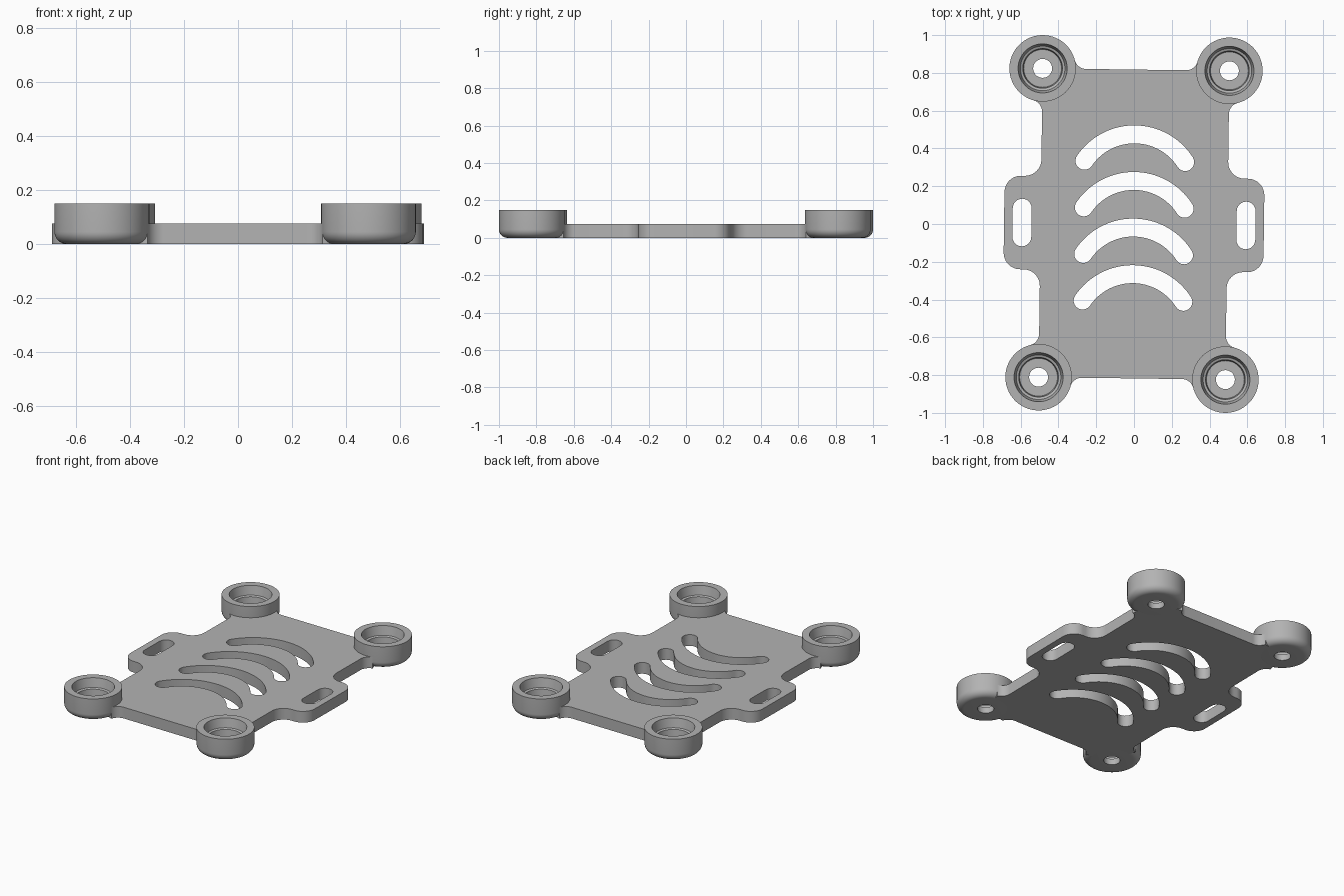
import bpy, bmesh
from math import sin, cos, radians, sqrt, atan2, degrees, pi
from mathutils import Matrix

if "Cube" in bpy.data.objects:
    bpy.data.objects.remove(bpy.data.objects["Cube"])

TILT = -0.0131                 # the whole mount is turned slightly
CX, CY = 0.4945, 0.8175        # cup centres, also the plate's half size
CUP_R, FILLET = 0.176, 0.062
TAB_X, TAB_Y, TAB_R = 0.688, 0.2475, 0.0875
THICK = 0.075

grey = bpy.data.materials.new("plain grey")
grey.use_nodes = True
GREY = (0.45, 0.45, 0.45, 1)
grey.diffuse_color = GREY
grey.node_tree.nodes["Principled BSDF"].inputs["Base Color"].default_value = GREY


def arc(cx, cy, r, a0, a1, n=12):
    angles = [radians(a0 + (a1 - a0) * i / n) for i in range(n + 1)]
    return [(cx + r * cos(a), cy + r * sin(a)) for a in angles]


def smooth(obj):
    bpy.ops.object.select_all(action="DESELECT")
    obj.select_set(True)
    bpy.context.view_layer.objects.active = obj
    bpy.ops.object.shade_smooth_by_angle(angle=radians(30))


# Plate outline: one quarter, then mirrored
d = sqrt(CUP_R ** 2 + 2 * CUP_R * FILLET)
a = degrees(atan2(FILLET, d))
quarter = arc(TAB_X - TAB_R, TAB_Y - TAB_R, TAB_R, 0, 90)
quarter += arc(CX + TAB_R, TAB_Y + TAB_R, TAB_R, 270, 180)
quarter += arc(CX + FILLET, CY - d, FILLET, 180, 90 + a)
quarter += arc(CX, CY, 0.13, 270 + a, 180 - a, 24)
quarter += arc(CX - d, CY + FILLET, FILLET, 360 - a, 270)
half = quarter + [(-x, y) for x, y in reversed(quarter)]
loops = [half + [(-x, -y) for x, y in half]]

# Curved vent slots
SLOT_R, SLOT_W, SWEEP = 0.32, 0.0475, 56.5
for i in range(4):
    y = 0.1545 - 0.2467 * i
    lo, hi = 90 - SWEEP, 90 + SWEEP
    ends = [(SLOT_R * cos(radians(t)), y + SLOT_R * sin(radians(t))) for t in (lo, hi)]
    loops.append(arc(0, y, SLOT_R + SLOT_W, lo, hi, 40)[1:-1]
                 + arc(*ends[1], SLOT_W, hi, hi + 180)
                 + arc(0, y, SLOT_R - SLOT_W, hi, lo, 40)[1:-1]
                 + arc(*ends[0], SLOT_W, lo + 180, lo + 360))

# Strap slots in the side tabs
for s in (-1, 1):
    loops.append(arc(s * 0.593, 0.076, 0.05, 0, 180) + arc(s * 0.593, -0.076, 0.05, 180, 360))

# Plate as a filled flat curve with holes, turned to mesh
curve = bpy.data.curves.new("plate", "CURVE")
curve.dimensions = "2D"
curve.fill_mode = "BOTH"
curve.extrude = THICK / 2
for pts in loops:
    sp = curve.splines.new("POLY")
    sp.points.add(len(pts) - 1)
    for p, (x, y) in zip(sp.points, pts):
        p.co = (x, y, 0, 1)
    sp.use_cyclic_u = True
plate = bpy.data.objects.new("plate", curve)
bpy.context.collection.objects.link(plate)
bpy.ops.object.select_all(action="DESELECT")
plate.select_set(True)
bpy.context.view_layer.objects.active = plate
bpy.ops.object.convert(target="MESH")
plate = bpy.context.view_layer.objects.active
bm = bmesh.new()
bm.from_mesh(plate.data)
bmesh.ops.remove_doubles(bm, verts=bm.verts, dist=0.0001)
bmesh.ops.recalc_face_normals(bm, faces=bm.faces)
bm.to_mesh(plate.data)
bm.free()
plate.data.materials.clear()
plate.data.materials.append(grey)
plate.location.z = THICK / 2
plate.rotation_euler.z = TILT
smooth(plate)

# Corner cups: lathed profile with rounded base, stepped recess and bolt hole
profile = [(0.05, 0)] + arc(CUP_R - 0.045, 0.045, 0.045, 270, 360, 8)
profile += [(CUP_R, 0.15), (0.13, 0.15), (0.118, 0.09), (0.105, 0.085), (0.1, 0.04), (0.05, 0.04)]
bm = bmesh.new()
vs = [bm.verts.new((r, 0, z)) for r, z in profile]
edges = [bm.edges.new((vs[i], vs[(i + 1) % len(vs)])) for i in range(len(vs))]
bmesh.ops.spin(bm, geom=vs + edges, cent=(0, 0, 0), axis=(0, 0, 1), angle=2 * pi, steps=64)
bmesh.ops.remove_doubles(bm, verts=bm.verts, dist=0.0001)
bmesh.ops.recalc_face_normals(bm, faces=bm.faces)
cup_mesh = bpy.data.meshes.new("cup")
bm.to_mesh(cup_mesh)
bm.free()
cup_mesh.materials.append(grey)
turn = Matrix.Rotation(TILT, 4, "Z")
for sx, side in ((1, "left"), (-1, "right")):
    for sy, end in ((-1, "front"), (1, "back")):
        cup = bpy.data.objects.new(f"{end}_{side}_cup", cup_mesh.copy())
        bpy.context.collection.objects.link(cup)
        cup.matrix_world = turn @ Matrix.Translation((sx * CX, sy * CY, 0))
        smooth(cup)
